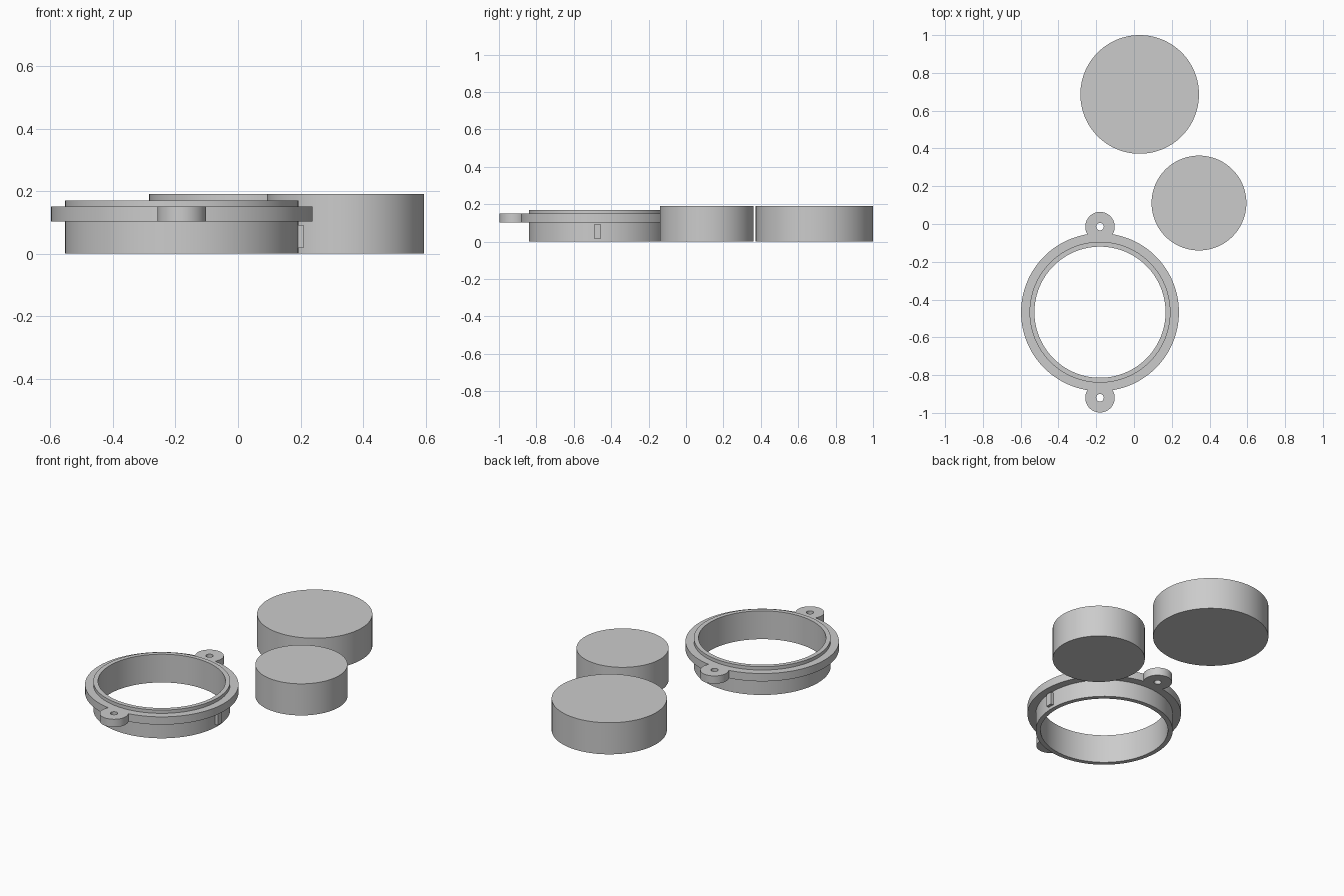
import bpy, bmesh, math

SIDES = 128
RING = (-0.18, -0.467)      # centre of the ring in plan
EAR_OFFSET = 0.453

cube = bpy.data.objects.get("Cube")
if cube:
    bpy.data.objects.remove(cube, do_unlink=True)

grey = bpy.data.materials.new("light grey")
grey.use_nodes = True
grey.diffuse_color = (0.6, 0.6, 0.6, 1)
grey.node_tree.nodes["Principled BSDF"].inputs["Base Color"].default_value = (0.6, 0.6, 0.6, 1)


def finish(bm, name, loc):
    """Turn a bmesh into a named object in the grey material."""
    bmesh.ops.recalc_face_normals(bm, faces=bm.faces)
    mesh = bpy.data.meshes.new(name)
    bm.to_mesh(mesh)
    bm.free()
    mesh.materials.append(grey)
    obj = bpy.data.objects.new(name, mesh)
    obj.location = loc
    bpy.context.collection.objects.link(obj)
    return obj


def disc(name, x, y, radius, z0, z1, sides=SIDES):
    bm = bmesh.new()
    bmesh.ops.create_cone(bm, cap_ends=True, segments=sides, radius1=radius,
                          radius2=radius, depth=z1 - z0)
    return finish(bm, name, (x, y, (z0 + z1) / 2))


def lathe(name, profile, x, y):
    """Revolve a closed (radius, z) profile about the vertical axis."""
    bm = bmesh.new()
    rings = []
    for i in range(SIDES):
        a = math.tau * i / SIDES
        rings.append([bm.verts.new((r * math.cos(a), r * math.sin(a), z))
                      for r, z in profile])
    n = len(profile)
    for i in range(SIDES):
        a, b = rings[i], rings[(i + 1) % SIDES]
        for j in range(n):
            k = (j + 1) % n
            bm.faces.new((a[j], b[j], b[k], a[k]))
    return finish(bm, name, (x, y, 0))


def combine(target, tool, operation):
    """Apply a boolean and discard the tool."""
    mod = target.modifiers.new("combine", "BOOLEAN")
    mod.operation, mod.object, mod.solver = operation, tool, "EXACT"
    select_only(target)
    bpy.ops.object.modifier_apply(modifier=mod.name)
    bpy.data.objects.remove(tool, do_unlink=True)


def select_only(obj):
    bpy.ops.object.select_all(action="DESELECT")
    obj.select_set(True)
    bpy.context.view_layer.objects.active = obj


# Flanged ring
ring = lathe("flanged_ring", [(0.347, 0), (0.373, 0), (0.373, 0.103), (0.418, 0.103),
                              (0.418, 0.15), (0.373, 0.15), (0.373, 0.17), (0.347, 0.17)], *RING)

# Screw ears with through holes, front and back
for side in (-1, 1):
    y = RING[1] + side * EAR_OFFSET
    combine(ring, disc("ear", RING[0], y, 0.078, 0.103, 0.15, 64), "UNION")
    combine(ring, disc("screw_hole", RING[0], y, 0.02, 0.05, 0.2, 32), "DIFFERENCE")

# Small locating key on the left of the ring wall
bm = bmesh.new()
bmesh.ops.create_cube(bm, size=1)
bmesh.ops.scale(bm, vec=(0.04, 0.038, 0.074), verts=bm.verts)
key = finish(bm, "locating_key", (0.19, -0.473, 0.055))

# Two loose solid discs
large = disc("large_disc", 0.03, 0.686, 0.314, 0, 0.19)
small = disc("small_disc", 0.344, 0.111, 0.251, 0, 0.19)

for obj in (ring, large, small):
    select_only(obj)
    bpy.ops.object.shade_smooth_by_angle(angle=math.radians(30))
